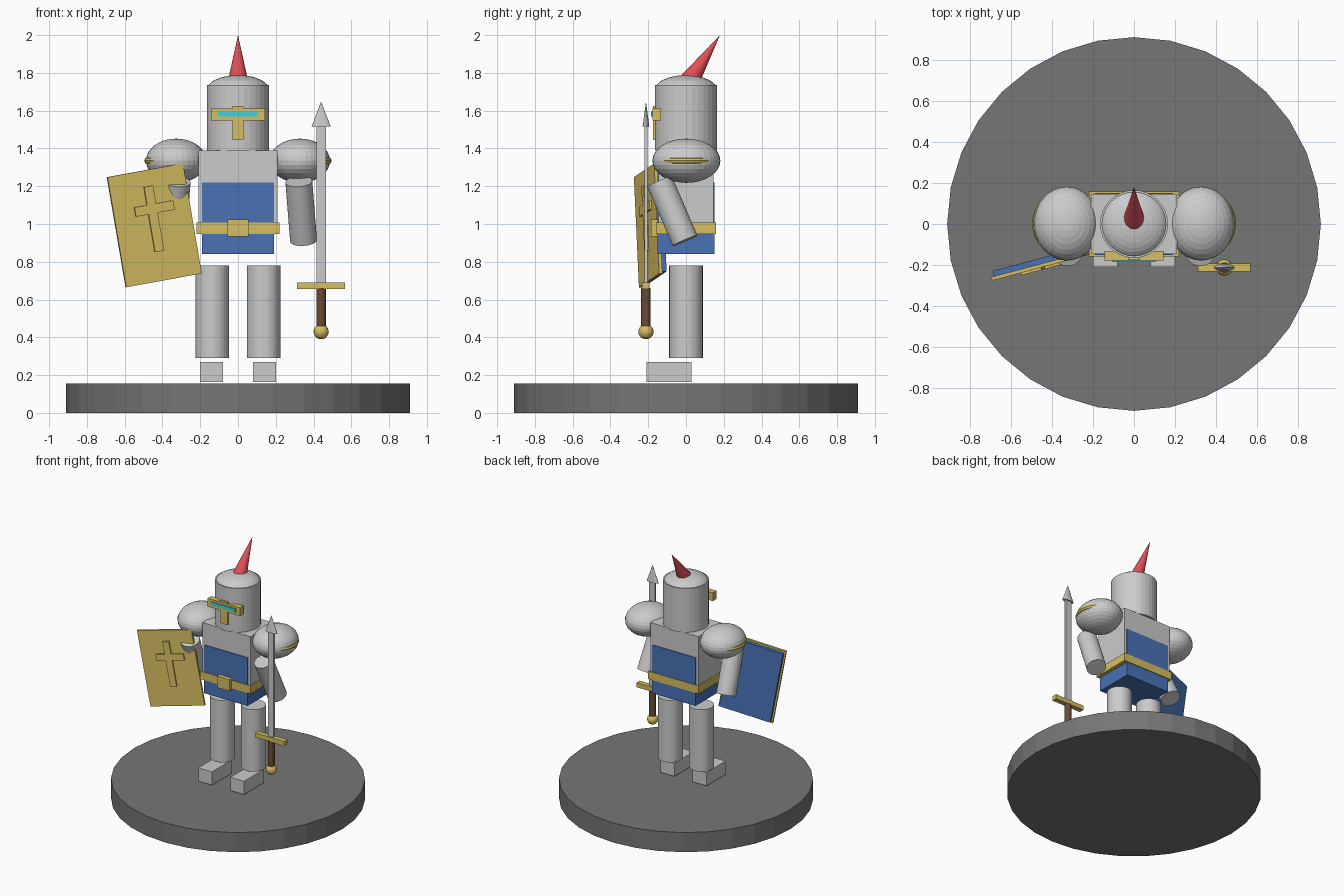
import bpy
from math import radians
from mathutils import Matrix, Vector

if "Cube" in bpy.data.objects:
    bpy.data.objects.remove(bpy.data.objects["Cube"])


def mat(name, r, g, b):
    m = bpy.data.materials.new(name)
    m.diffuse_color = (r, g, b, 1)
    m.use_nodes = True
    m.node_tree.nodes["Principled BSDF"].inputs["Base Color"].default_value = m.diffuse_color
    return m


gold = mat("gold", 0.68, 0.52, 0.12)
blue = mat("blue_cloth", 0.065, 0.17, 0.47)
stone = mat("dark_stone", 0.18, 0.18, 0.18)
red = mat("red_plume", 0.75, 0.08, 0.1)
cyan = mat("cyan_glow", 0.05, 0.65, 0.75)
brown = mat("brown_grip", 0.14, 0.07, 0.035)


def finish(name, material):
    o = bpy.context.object
    o.name = name
    if material:
        o.data.materials.append(material)
    return o


def box(name, centre, size, material=None, frame=None):
    bpy.ops.mesh.primitive_cube_add(size=1)
    o = finish(name, material)
    local = Matrix.Translation(centre) @ Matrix.Diagonal((*size, 1))
    o.matrix_world = frame @ local if frame else local
    return o


def cone(name, start, end, r1, r2, material=None, sides=32):
    a, b = Vector(start), Vector(end)
    d = b - a
    bpy.ops.mesh.primitive_cone_add(vertices=sides, radius1=r1, radius2=r2, depth=d.length,
                                    location=(a + b) / 2)
    o = finish(name, material)
    if d.xy.length > 1e-6:
        o.rotation_euler = d.to_track_quat('Z', 'Y').to_euler()
    return o


def ball(name, centre, radii, material=None, segments=32, rings=16):
    bpy.ops.mesh.primitive_uv_sphere_add(segments=segments, ring_count=rings, radius=1,
                                         location=centre)
    o = finish(name, material)
    o.scale = radii
    return o


# Display base
cone("base", (0, 0, 0), (0, 0, 0.155), 0.91, 0.91, stone)

# Limbs and shoulders, both sides
for s, side in ((-1, "right"), (1, "left")):
    box(f"foot_{side}", (s * 0.14, -0.09, 0.217), (0.12, 0.24, 0.105))
    cone(f"leg_{side}", (s * 0.136, 0, 0.29), (s * 0.136, 0, 0.78), 0.089, 0.089)
    ball(f"pauldron_{side}", (s * 0.327, 0.002, 1.335), (0.16, 0.18, 0.117))
    bpy.ops.mesh.primitive_torus_add(location=(s * 0.327, 0.002, 1.335), major_radius=0.151,
                                     minor_radius=0.018, major_segments=32, minor_segments=8)
    finish(f"pauldron_trim_{side}", gold)
    cone(f"arm_{side}", (s * 0.347, -0.005, 0.912), (s * 0.322, -0.14, 1.225), 0.071, 0.071)

# Torso, tabard and belt
box("torso", (0, 0, 1.18), (0.42, 0.29, 0.42))
box("tabard", (0, 0, 1.03), (0.38, 0.302, 0.38), blue)
box("belt", (0, 0, 0.977), (0.44, 0.315, 0.062), gold)
box("buckle", (0, -0.165, 0.979), (0.11, 0.04, 0.09), gold)

# Helmet with visor and plume
cone("helmet", (0, 0, 1.39), (0, 0, 1.735), 0.165, 0.165)
ball("helmet_dome", (0, 0, 1.71), (0.165, 0.165, 0.078))
box("visor_bar", (0, -0.155, 1.58), (0.285, 0.045, 0.065), gold)
box("visor_stem", (0, -0.16, 1.536), (0.06, 0.03, 0.18), gold)
box("eye_slit", (0, -0.175, 1.583), (0.21, 0.02, 0.026), cyan)
cone("plume", (0, 0.014, 1.75), (0, 0.18, 2.0), 0.055, 0, red, 16)

# Shield, in its own tilted frame (local -y is the front face)
frame = (Matrix.Translation((-0.441, -0.209, 0.993)) @ Matrix.Rotation(radians(15), 4, 'Z')
         @ Matrix.Rotation(radians(-10), 4, 'Y'))
box("shield_face", (0, 0.009, 0), (0.42, 0.018, 0.592), gold, frame)
box("shield_back", (0, 0.031, 0), (0.395, 0.028, 0.565), blue, frame)
box("shield_cross_upright", (0, -0.005, 0.035), (0.05, 0.014, 0.35), gold, frame)
box("shield_cross_arm", (0.012, -0.005, 0.088), (0.215, 0.014, 0.05), gold, frame)

# Sword
X, Y = 0.44, -0.212
box("sword_blade", (X, Y, 1.10), (0.05, 0.015, 0.84))
cone("sword_tip", (X, Y, 1.515), (X, Y, 1.648), 0.051, 0, None, 16).scale.y = 0.35
box("sword_guard", (X, Y, 0.673), (0.255, 0.04, 0.036), gold)
cone("sword_grip", (X, Y, 0.44), (X, Y, 0.66), 0.025, 0.025, brown, 16)
ball("sword_pommel", (X, Y, 0.43), (0.04, 0.04, 0.04), gold, 16, 12)
